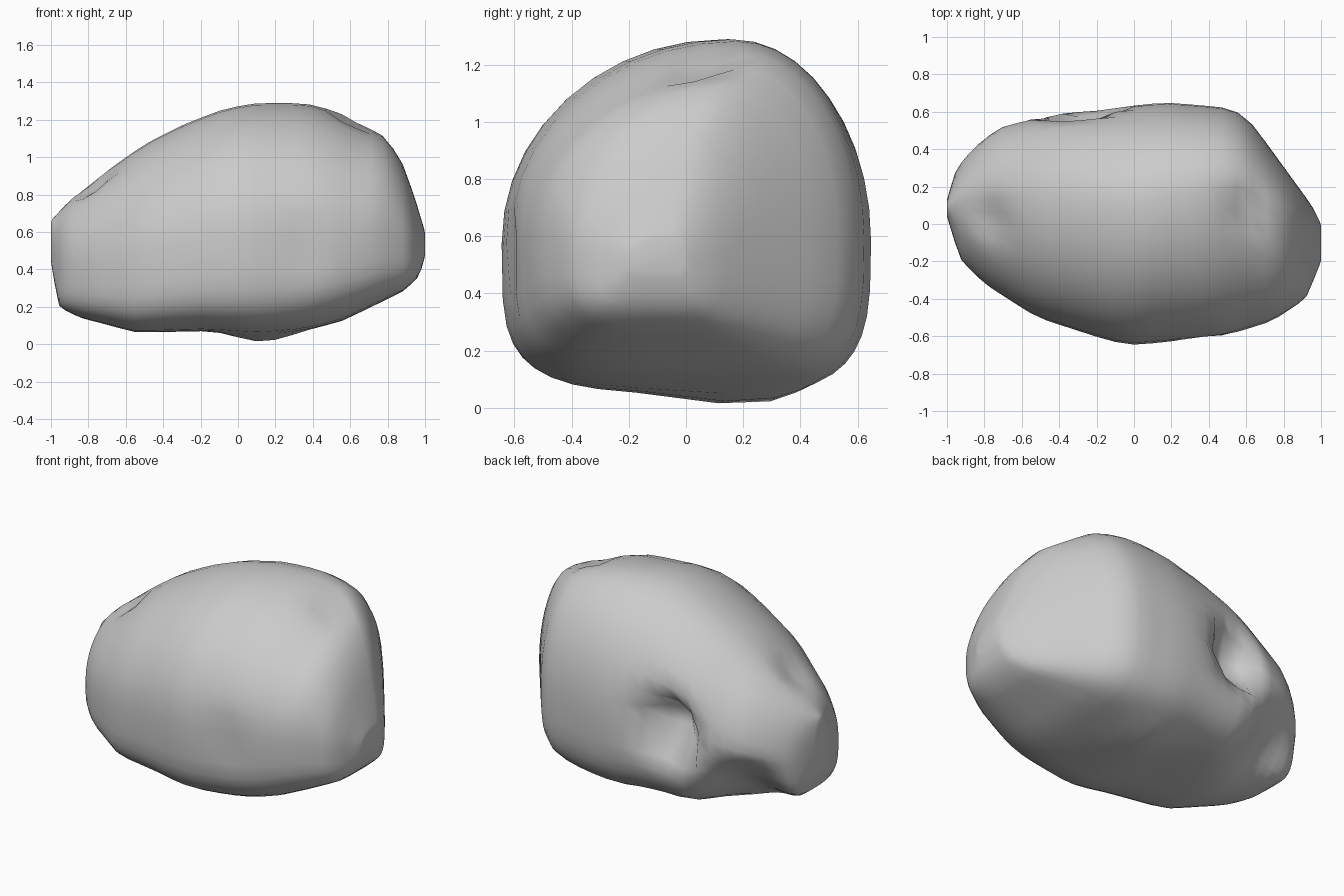
import bpy, bmesh, math
from mathutils import Vector

cube = bpy.data.objects.get("Cube")
if cube:
    bpy.data.objects.remove(cube)

# Outlines of the boulder along x: crest, underside, front and back
TOP = [(-1, .66), (-.9, .77), (-.74, .9), (-.5, 1.07), (-.28, 1.18), (-.1, 1.25), (.07, 1.29),
       (.36, 1.29), (.55, 1.24), (.65, 1.18), (.79, 1.11), (.88, .97), (.95, .77), (1, .6)]
BOTTOM = [(-1, .44), (-.96, .2), (-.85, .14), (-.55, .06), (-.18, .07), (.12, .05),
          (.35, .07), (.55, .12), (.88, .28), (.97, .36), (1, .47)]
FRONT = [(-1, .04), (-.93, -.19), (-.8, -.32), (-.52, -.5), (-.15, -.62), (-.03, -.65),
         (.2, -.63), (.45, -.61), (.74, -.52), (.92, -.4), (.98, -.25), (1, -.2)]
BACK = [(-1, .13), (-.95, .3), (-.85, .42), (-.73, .52), (-.37, .61), (.18, .65),
        (.53, .62), (.63, .54), (.95, .1), (1, 0)]

# Dents and bumps: centre, reach, push direction
DENTS = [((-.27, .6, .58), .24, (-.03, -.27, .02)),
         ((-.68, .42, .2), .36, (.03, -.1, .16)),
         ((.6, .06, 1.22), .14, (-.03, 0, -.06)),
         ((-.78, .02, .87), .16, (.03, 0, -.04)),
         ((.36, -.62, .52), .18, (0, .05, 0)),
         ((.12, .2, .05), .28, (0, 0, -.05))]

RINGS, SIDES = 32, 40


def along(profile, x):
    for (x0, v0), (x1, v1) in zip(profile, profile[1:]):
        if x <= x1:
            return v0 + (v1 - v0) * (x - x0) / (x1 - x0)
    return profile[-1][1]


def power(value, exponent):
    return math.copysign(abs(value) ** exponent, value)


def section(x):
    """Lopsided cross-section: domed above, squarer below, crest set back."""
    top, low, front, back = (along(p, x) for p in (TOP, BOTTOM, FRONT, BACK))
    yc = (front + back) / 2 + (.08 + .15 * max(x, 0)) * (back - front)
    zc = low + .43 * (top - low)
    points = []
    for i in range(SIDES):
        a = math.tau * i / SIDES
        c, s = math.cos(a), math.sin(a)
        e = 1 if s > 0 else (.58 if c > 0 else .48)
        y = yc + power(c, e) * (back - yc if c > 0 else yc - front)
        z = zc + power(s, e) * (top - zc if s > 0 else zc - low)
        points.append(Vector((x, y, z)))
    return points


def dent(p):
    moved = p.copy()
    for centre, reach, push in DENTS:
        d = (p - Vector(centre)).length / reach
        if d < 1:
            moved += Vector(push) * (1 - d * d) ** 2
    return moved


# Boulder skin
bm = bmesh.new()
rings = []
for r in range(RINGS + 1):
    x = -math.cos(math.pi * r / RINGS)
    rings.append([bm.verts.new(dent(p)) for p in section(x)])
for a, b in zip(rings, rings[1:]):
    for i in range(SIDES):
        j = (i + 1) % SIDES
        bm.faces.new((a[i], a[j], b[j], b[i]))
for ring in (rings[0], rings[-1]):
    hub = bm.verts.new(sum((v.co for v in ring), Vector()) / SIDES)
    for i in range(SIDES):
        bm.faces.new((ring[i], ring[(i + 1) % SIDES], hub))
bmesh.ops.smooth_vert(bm, verts=bm.verts, factor=.3, use_axis_x=True, use_axis_y=True, use_axis_z=True)
bmesh.ops.recalc_face_normals(bm, faces=bm.faces)
for f in bm.faces:
    f.smooth = True
mesh = bpy.data.meshes.new("boulder")
bm.to_mesh(mesh)
bm.free()
boulder = bpy.data.objects.new("boulder", mesh)
bpy.context.collection.objects.link(boulder)

# Stone colour
stone = bpy.data.materials.new("grey_stone")
stone.use_nodes = True
colour = (.6, .6, .6, 1)
stone.diffuse_color = colour
stone.node_tree.nodes["Principled BSDF"].inputs["Base Color"].default_value = colour
mesh.materials.append(stone)
